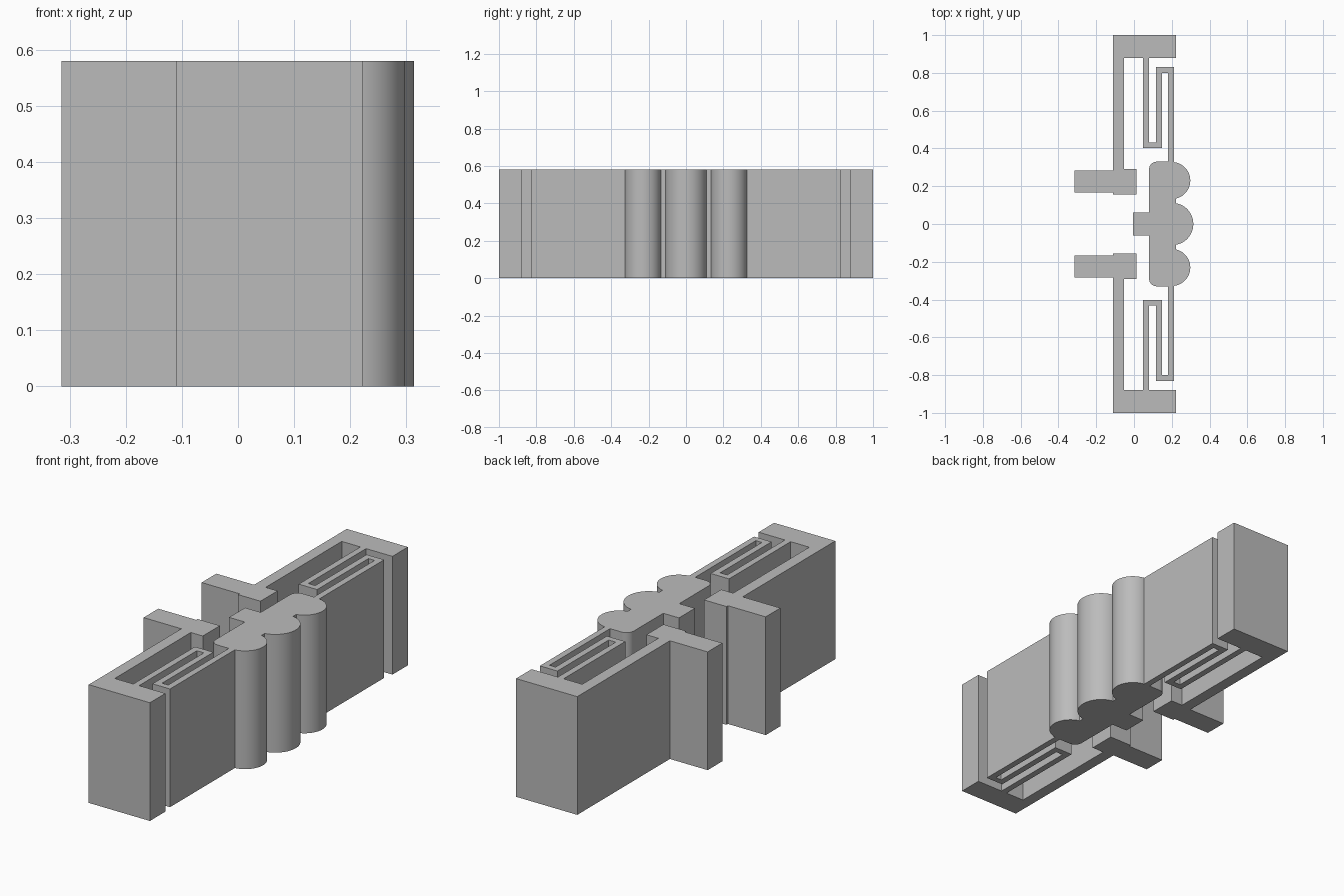
import bpy, bmesh, math

HEIGHT = 0.58

cube = bpy.data.objects.get("Cube")
if cube:
    bpy.data.objects.remove(cube, do_unlink=True)

grey = bpy.data.materials.new("plain grey")
grey.use_nodes = True
grey.diffuse_color = (0.5, 0.5, 0.5, 1)
grey.node_tree.nodes["Principled BSDF"].inputs["Base Color"].default_value = (0.5, 0.5, 0.5, 1)


def arc(cx, cy, r, start, end, steps):
    """Points along a circular arc, angles in degrees."""
    angles = [math.radians(start + (end - start) * i / steps) for i in range(steps + 1)]
    return [(cx + r * math.cos(a), cy + r * math.sin(a)) for a in angles]


def extrude_outline(name, outline, side=1):
    """Raise a flat outline to the full height; side = -1 flips it in y."""
    bm = bmesh.new()
    base = bm.faces.new([bm.verts.new((x, y * side, 0)) for x, y in outline])
    top = bmesh.ops.extrude_face_region(bm, geom=[base])["geom"]
    bmesh.ops.translate(bm, vec=(0, 0, HEIGHT),
                        verts=[v for v in top if isinstance(v, bmesh.types.BMVert)])
    bmesh.ops.recalc_face_normals(bm, faces=bm.faces)
    mesh = bpy.data.meshes.new(name)
    bm.to_mesh(mesh)
    bm.free()
    mesh.materials.append(grey)
    obj = bpy.data.objects.new(name, mesh)
    bpy.context.collection.objects.link(obj)
    return obj


# Side frame: prong, cross head, long arm, end block and folded spring strip
frame = [
    (-0.315, 0.168), (-0.11, 0.168), (-0.11, 0.157), (0.012, 0.157),
    (0.012, 0.29), (-0.053, 0.29), (-0.053, 0.88),
    # folded spring, first side
    (0.048, 0.88), (0.048, 0.402), (0.148, 0.402), (0.148, 0.8),
    (0.181, 0.8), (0.181, 0.33),
    # folded spring, return side
    (0.212, 0.33), (0.212, 0.83), (0.117, 0.83), (0.117, 0.432),
    (0.079, 0.432), (0.079, 0.88),
    # end block and back of the arm
    (0.222, 0.88), (0.222, 1), (-0.11, 1), (-0.11, 0.282), (-0.315, 0.282),
]
extrude_outline("rear_spring_frame", frame, 1)
extrude_outline("front_spring_frame", frame, -1)

# Centre block: tab, rounded back corners and three round lobes
upper = arc(0.2, 0.23, 0.098, -77, 83, 28) + [(0.212, 0.33)]
upper += arc(0.12, 0.29, 0.04, 90, 180, 8)
upper += [(0.08, 0.062), (-0.005, 0.062)]
lower = [(x, -y) for x, y in reversed(upper)]
centre = extrude_outline("lobed_centre_block",
                         lower + arc(0.202, 0, 0.112, -80, 80, 32) + upper)

bpy.ops.object.select_all(action='DESELECT')
centre.select_set(True)
bpy.context.view_layer.objects.active = centre
bpy.ops.object.shade_smooth_by_angle(angle=math.radians(25))
